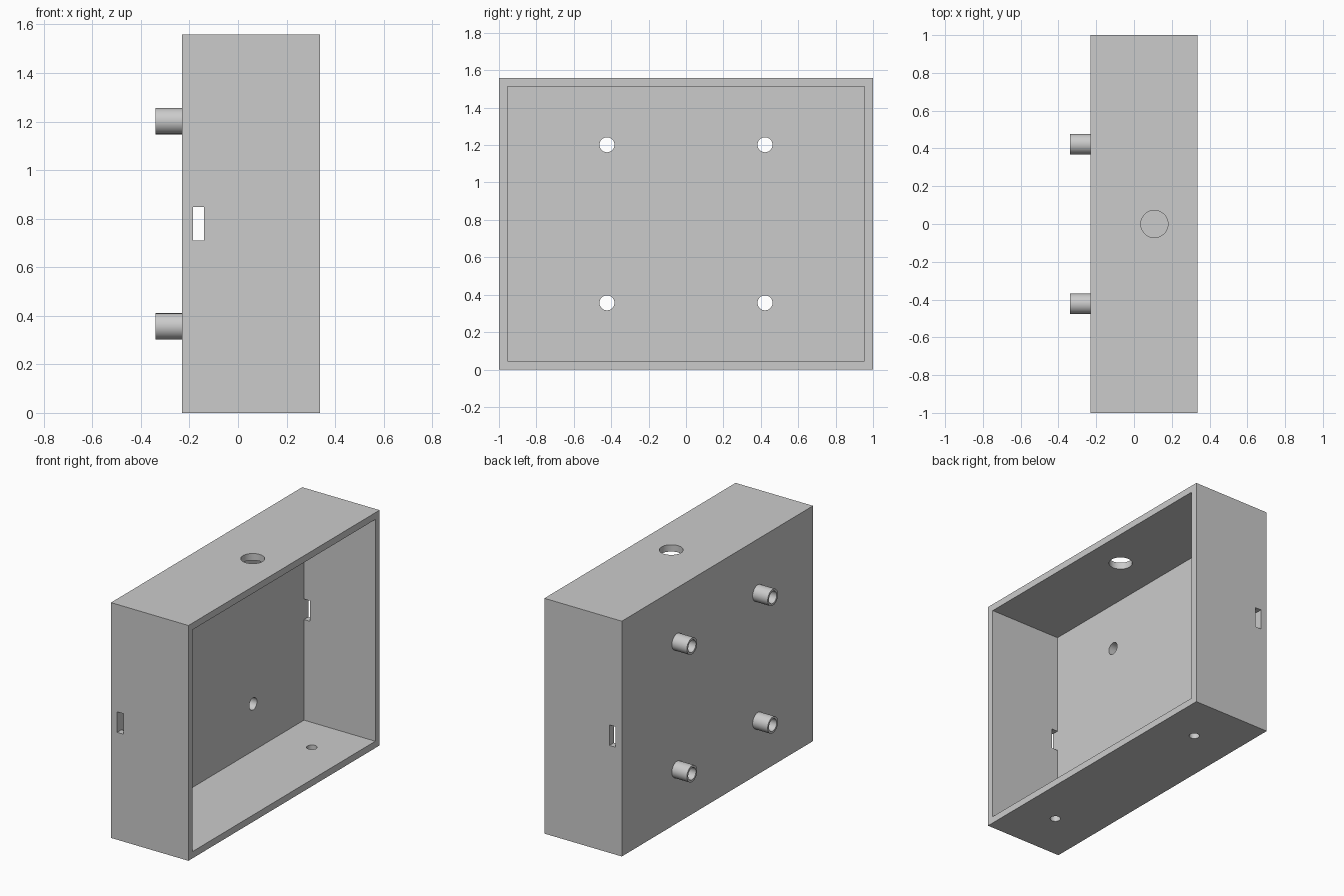
import bpy
import math
from mathutils import Vector

cube = bpy.data.objects.get("Cube")
if cube:
    bpy.data.objects.remove(cube, do_unlink=True)

# Overall sizes
X0, X1, DEPTH, HEIGHT, WALL = -0.23, 0.337, 2.0, 1.558, 0.045
MID = HEIGHT / 2
POST = 0.4225
POST_END = -0.34

grey = bpy.data.materials.new("plain grey")
grey.use_nodes = True
colour = (0.6, 0.6, 0.6, 1)
grey.diffuse_color = colour
grey.node_tree.nodes["Principled BSDF"].inputs["Base Color"].default_value = colour


def finish(name):
    ob = bpy.context.object
    ob.name = name
    ob.data.materials.append(grey)
    return ob


def box(name, low, high):
    low, high = Vector(low), Vector(high)
    bpy.ops.mesh.primitive_cube_add(size=1, location=(low + high) / 2)
    ob = finish(name)
    ob.scale = high - low
    bpy.ops.object.transform_apply(location=False, rotation=False, scale=True)
    return ob


def rod(name, centre, radius, length, along_x=False):
    turn = (0, math.pi / 2, 0) if along_x else (0, 0, 0)
    bpy.ops.mesh.primitive_cylinder_add(
        vertices=48, radius=radius, depth=length, location=centre, rotation=turn)
    return finish(name)


def combine(target, tool, operation):
    bpy.context.view_layer.objects.active = target
    mod = target.modifiers.new(tool.name, "BOOLEAN")
    mod.operation, mod.solver, mod.object = operation, "EXACT", tool
    bpy.ops.object.modifier_apply(modifier=mod.name)
    bpy.data.objects.remove(tool, do_unlink=True)


# Open tray: solid block hollowed from the +x side
case = box("enclosure", (X0, -DEPTH / 2, 0), (X1, DEPTH / 2, HEIGHT))
inner = DEPTH / 2 - WALL
combine(case, box("cavity", (X0 + WALL, -inner, WALL),
                  (X1 + WALL, inner, HEIGHT - WALL)), "DIFFERENCE")

# Four hollow standoffs on the panel
posts = [(y, MID + z) for y in (-POST, POST) for z in (-POST, POST)]
for y, z in posts:
    end = X0 + WALL / 2
    combine(case, rod("standoff", ((POST_END + end) / 2, y, z), 0.054,
                      end - POST_END, True), "UNION")
for y, z in posts:
    combine(case, rod("standoff_bore", (X0, y, z), 0.04, 0.4, True), "DIFFERENCE")

# Cable hole in the top, two small holes in the bottom
combine(case, rod("top_hole", (0.108, 0, HEIGHT), 0.072, 0.2), "DIFFERENCE")
for y in (-0.667, 0.667):
    combine(case, rod("bottom_hole", (0.074, y, 0), 0.032, 0.2), "DIFFERENCE")

# Latch slots through both end walls, flush with the panel
for side in (-1, 1):
    y = side * DEPTH / 2
    combine(case, box("latch_slot", (X0 + WALL, y - 0.1, MID - 0.068),
                      (X0 + 2 * WALL, y + 0.1, MID + 0.068)), "DIFFERENCE")

bpy.ops.object.select_all(action="DESELECT")
case.select_set(True)
bpy.context.view_layer.objects.active = case
bpy.ops.object.shade_smooth_by_angle(angle=math.radians(30))
